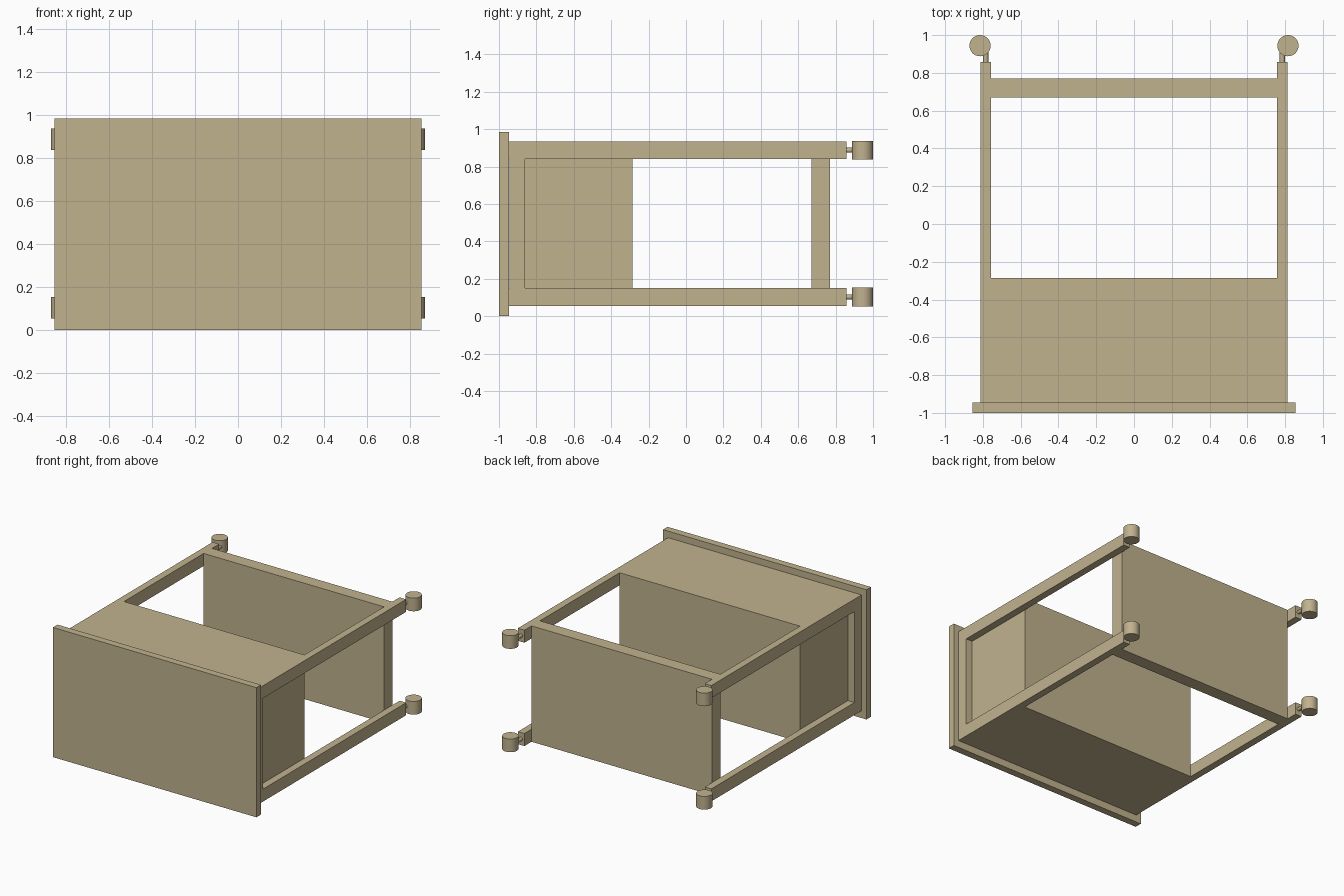
import bpy, math

cube = bpy.data.objects.get("Cube")
if cube:
    bpy.data.objects.remove(cube, do_unlink=True)

# One warm beige for the whole piece
beige = bpy.data.materials.new("warm_beige")
beige.use_nodes = True
colour = (0.533, 0.447, 0.274, 1.0)
beige.diffuse_color = colour
beige.node_tree.nodes["Principled BSDF"].inputs["Base Color"].default_value = colour


def box(name, x, y, z):
    """Axis-aligned box from (min, max) pairs."""
    bpy.ops.mesh.primitive_cube_add(size=1)
    ob = bpy.context.object
    ob.name = name
    ob.location = [(a + b) / 2 for a, b in (x, y, z)]
    ob.scale = [b - a for a, b in (x, y, z)]
    bpy.ops.object.transform_apply(location=False, rotation=False, scale=True)
    ob.data.materials.append(beige)
    return ob


def cylinder(name, centre, radius, depth, rot=(0, 0, 0), sides=48):
    bpy.ops.mesh.primitive_cylinder_add(vertices=sides, radius=radius, depth=depth,
                                        location=centre, rotation=rot)
    ob = bpy.context.object
    ob.name = name
    bpy.ops.object.shade_smooth_by_angle(angle=math.radians(35))
    ob.data.materials.append(beige)
    return ob


INNER, OUTER = 0.758, 0.813          # leg thickness in x
LOW, HIGH = (0.055, 0.15), (0.84, 0.935)  # leg extents in z
BODY_Z = (LOW[0], HIGH[1])
TABLE_BACK, LEG_END = -0.945, 0.857

# Table top lying on its edge
box("table_top", (-0.855, 0.855), (-1.0, TABLE_BACK), (0.0, 0.985))

# Boards spanning between the legs
span = (-INNER, INNER)
box("front_apron", span, (TABLE_BACK, -0.86), BODY_Z)
box("drawer_box", span, (-0.86, -0.386), BODY_Z)
box("middle_board", span, (-0.386, -0.286), BODY_Z)
box("lower_board", span, (0.67, 0.771), BODY_Z)

# Side frames, legs and casters
for side, s in (("left", 1), ("right", -1)):
    x = tuple(sorted((s * INNER, s * OUTER)))
    box(side + "_side_apron", x, (TABLE_BACK, -0.86), (LOW[1], HIGH[0]))
    for level, z in (("lower", LOW), ("upper", HIGH)):
        name = f"{side}_{level}"
        zc = sum(z) / 2
        box(name + "_leg", x, (TABLE_BACK, LEG_END), z)
        cylinder(name + "_caster_stem", (s * 0.785, 0.88, zc), 0.0135, 0.06,
                 (math.pi / 2, 0, 0), 24)
        cylinder(name + "_caster_wheel", (s * 0.815, 0.944, zc), 0.056, 0.1)
